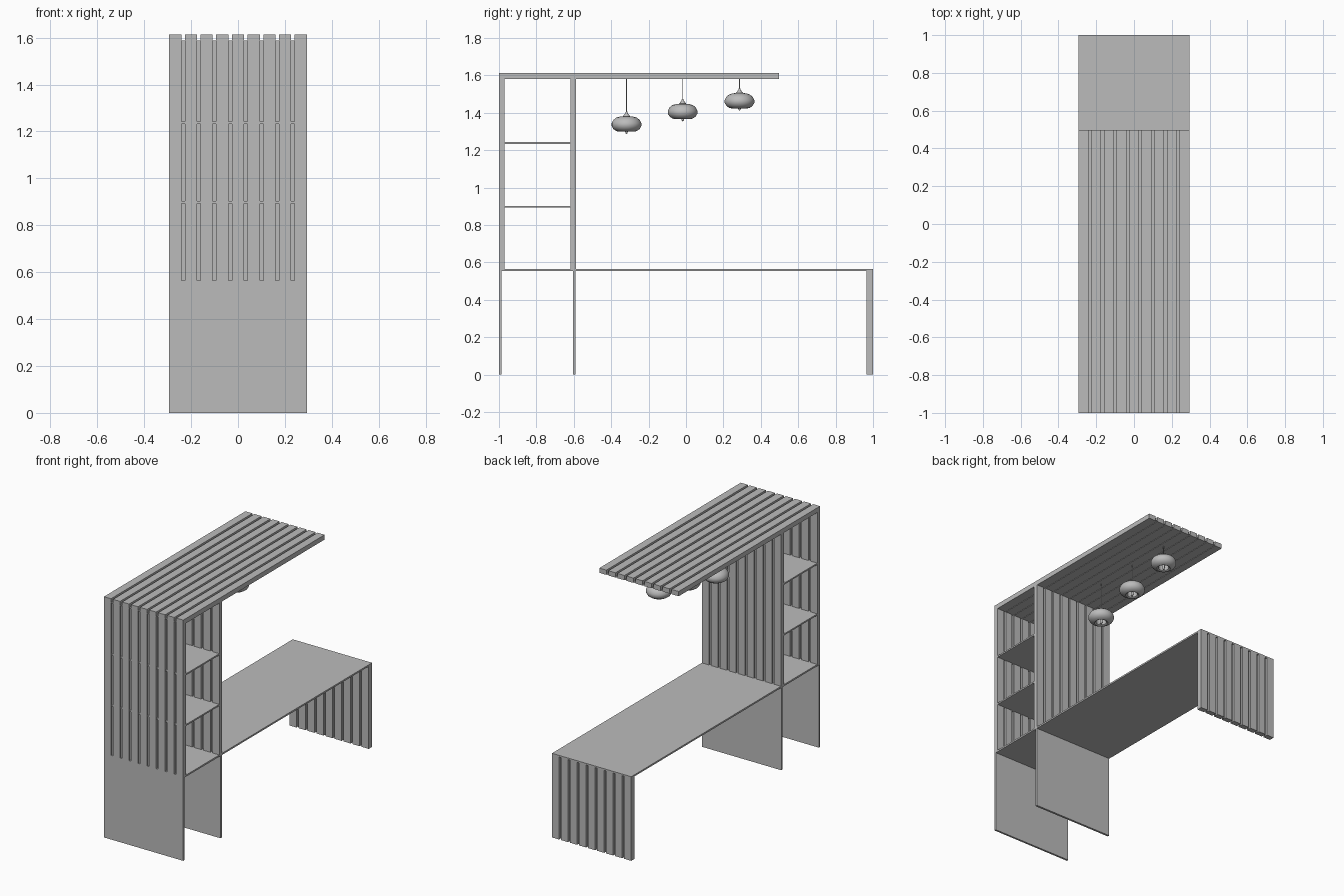
import bpy
import bmesh
from mathutils import Matrix, Vector

cube = bpy.data.objects.get("Cube")
if cube:
    bpy.data.objects.remove(cube, do_unlink=True)

grey = bpy.data.materials.new("plain_grey")
grey.use_nodes = True
colour = (0.5, 0.5, 0.5, 1)
grey.diffuse_color = colour
grey.node_tree.nodes["Principled BSDF"].inputs["Base Color"].default_value = colour

HALF = 0.294      # half of the overall width
SLAT = 0.052      # slat width
COUNT = 9
PITCH = (2 * HALF - SLAT) / (COUNT - 1)


def add_box(bm, lo, hi):
    lo, hi = Vector(lo), Vector(hi)
    m = Matrix.Translation((lo + hi) / 2) @ Matrix.Diagonal((*(hi - lo), 1))
    bmesh.ops.create_cube(bm, size=1, matrix=m)


def finish(name, bm):
    mesh = bpy.data.meshes.new(name)
    bm.to_mesh(mesh)
    bm.free()
    mesh.materials.append(grey)
    ob = bpy.data.objects.new(name, mesh)
    bpy.context.collection.objects.link(ob)
    return ob


def board(name, y, z):
    bm = bmesh.new()
    add_box(bm, (-HALF, y[0], z[0]), (HALF, y[1], z[1]))
    return finish(name, bm)


def slatted(name, y, z, web_y, web_z):
    """Row of slats joined by a thin recessed web."""
    bm = bmesh.new()
    for i in range(COUNT):
        x = -HALF + i * PITCH
        add_box(bm, (x, y[0], z[0]), (x + SLAT, y[1], z[1]))
        if i < COUNT - 1:
            add_box(bm, (x + SLAT, web_y[0], web_z[0]),
                    (x + PITCH, web_y[1], web_z[1]))
    return finish(name, bm)


def lathe(name, profile, centre, steps=40):
    bm = bmesh.new()
    verts = [bm.verts.new((r, 0, z)) for r, z in profile]
    edges = [bm.edges.new(pair) for pair in zip(verts, verts[1:])]
    bmesh.ops.spin(bm, geom=verts + edges, axis=(0, 0, 1), cent=(0, 0, 0),
                   angle=6.283185, steps=steps)
    bmesh.ops.remove_doubles(bm, verts=bm.verts, dist=0.0001)
    bmesh.ops.recalc_face_normals(bm, faces=bm.faces)
    ob = finish(name, bm)
    ob.location = centre
    bpy.ops.object.select_all(action="DESELECT")
    ob.select_set(True)
    bpy.context.view_layer.objects.active = ob
    bpy.ops.object.shade_smooth_by_angle(angle=0.7)
    return ob


# Desk top, running under the shelf tower
DESK, UNDER, ROOF = 0.564, 0.553, 1.585
board("desk_top", (-1, 1), (UNDER, DESK))

# Plain lower panels
board("front_lower_panel", (-1, -0.987), (0, UNDER))
board("inner_lower_panel", (-0.604, -0.59), (0, UNDER))

# Slatted walls, roof and desk end
tall = (DESK, ROOF)
slatted("front_slat_wall", (-1, -0.971), tall, (-0.988, -0.983), tall)
slatted("inner_slat_wall", (-0.618, -0.587), tall, (-0.605, -0.6), tall)
slatted("slat_roof", (-1, 0.498), (ROOF - 0.003, 1.614),
        (-1, 0.498), (ROOF, ROOF + 0.003))
low = (0, UNDER)
slatted("desk_end_slats", (0.965, 1), low, (0.98, 0.985), low)

# Shelves reach into the grooves of the walls
for name, z in (("lower_shelf", 0.898), ("upper_shelf", 1.238)):
    board(name, (-0.996, -0.605), (z - 0.005, z + 0.005))

# Pendant lamps: open ring shade, cap, bulb and cord
shade = [(0.012, 0.045), (0.035, 0.043), (0.055, 0.037), (0.07, 0.025),
         (0.079, 0.008), (0.079, -0.008), (0.07, -0.024), (0.055, -0.034),
         (0.042, -0.038), (0.033, -0.033), (0.03, -0.022), (0.034, -0.005),
         (0.036, 0.015), (0.028, 0.032), (0.012, 0.036)]
cap = [(0, 0.07), (0.004, 0.069), (0.007, 0.06), (0.018, 0.046), (0.018, 0.034),
       (0, 0.034)]
bulb = [(0, 0.034), (0.008, 0.03), (0.008, -0.03), (0.006, -0.045), (0, -0.05)]
for i, (y, z) in enumerate([(-0.318, 1.337), (-0.018, 1.404), (0.286, 1.461)], 1):
    at = (0, y, z)
    lathe(f"lamp_shade_{i}", shade, at)
    lathe(f"lamp_cap_{i}", cap, at, 20)
    lathe(f"lamp_bulb_{i}", bulb, at, 16)
    top = ROOF - z
    lathe(f"lamp_cord_{i}", [(0, top), (0.002, top), (0.002, 0.06), (0, 0.06)], at, 8)
